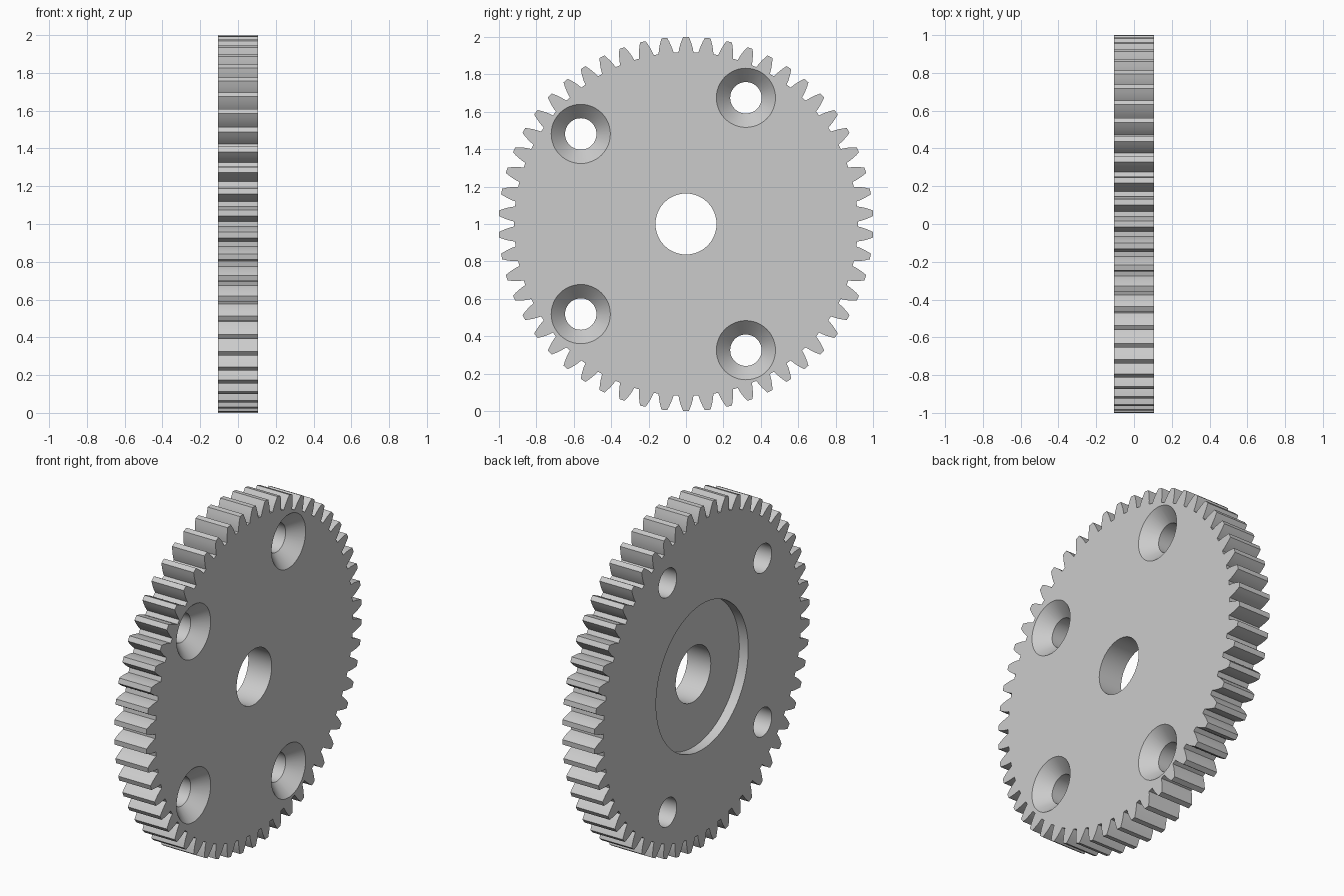
import bpy, bmesh, math

if "Cube" in bpy.data.objects:
    bpy.data.objects.remove(bpy.data.objects["Cube"])

TEETH = 54
HALF = 0.105                       # half thickness along x
TIP, ROOT = 1.0, 0.918
PITCH = TEETH / (TEETH + 2)
PRESSURE = math.radians(20)
CENTRE_Z = 1.0

steel = bpy.data.materials.new("plain grey")
steel.use_nodes = True
grey = (0.6, 0.6, 0.6, 1)
steel.diffuse_color = grey
steel.node_tree.nodes["Principled BSDF"].inputs["Base Color"].default_value = grey


def finish(bm, name):
    bmesh.ops.recalc_face_normals(bm, faces=bm.faces)
    mesh = bpy.data.meshes.new(name)
    bm.to_mesh(mesh)
    bm.free()
    mesh.materials.append(steel)
    obj = bpy.data.objects.new(name, mesh)
    bpy.context.collection.objects.link(obj)
    return obj


def lathe(name, profile, y=0, z=0, sides=64):
    """Closed solid turned about the x axis from (x, radius) pairs."""
    bm = bmesh.new()
    rings = []
    for x, r in profile:
        angles = [math.tau * i / sides for i in range(sides)]
        rings.append([bm.verts.new((x, y + r * math.cos(a), CENTRE_Z + z + r * math.sin(a)))
                      for a in angles])
    for a, b in zip(rings, rings[1:]):
        for i in range(sides):
            j = (i + 1) % sides
            bm.faces.new((a[i], a[j], b[j], b[i]))
    bm.faces.new(rings[0])
    bm.faces.new(rings[-1])
    return finish(bm, name)


def tooth_half_angle(r):
    """Half the angular width of an involute tooth at radius r."""
    def inv(a):
        return math.tan(a) - a
    base = PITCH * math.cos(PRESSURE)
    return math.pi / (2 * TEETH) + inv(PRESSURE) - inv(math.acos(base / r)) + 0.001


# Toothed wheel: outline with curved flanks, extruded through the thickness
radii = [ROOT + (TIP - ROOT) * i / 4 for i in range(5)]
flank = [(r, tooth_half_angle(r)) for r in radii]
tooth = [(r, -a) for r, a in flank] + [(TIP, 0)] + [(r, a) for r, a in reversed(flank)]
bm = bmesh.new()
outline = []
for t in range(TEETH):
    mid = math.pi / 2 + math.tau * t / TEETH
    for r, a in tooth:
        outline.append(bm.verts.new((-HALF, r * math.cos(mid + a),
                                     CENTRE_Z + r * math.sin(mid + a))))
face = bm.faces.new(outline)
ext = bmesh.ops.extrude_face_region(bm, geom=[face])
moved = [v for v in ext["geom"] if isinstance(v, bmesh.types.BMVert)]
bmesh.ops.translate(bm, verts=moved, vec=(2 * HALF, 0, 0))
gear = finish(bm, "spur_gear")

# Cutters: shaft bore, rear recess and four countersunk screw holes
cutters = [
    lathe("shaft_bore", [(-0.3, 0.163), (0.3, 0.163)]),
    lathe("rear_recess", [(-0.3, 0.428), (-HALF + 0.058, 0.428)], sides=96),
]
SINK, HOLE, DEPTH, OVER = 0.158, 0.084, 0.078, 0.02
slope = (SINK - HOLE) / DEPTH
screw = [(-0.3, HOLE), (HALF - DEPTH, HOLE), (HALF + OVER, SINK + OVER * slope)]
for y, z in ((0.32, 0.674), (-0.562, 0.481)):
    for side in (1, -1):
        cutters.append(lathe("screw_hole", screw, y, side * z, 48))

bpy.ops.object.select_all(action='DESELECT')
bpy.context.view_layer.objects.active = gear
gear.select_set(True)
for cutter in cutters:
    cutter.hide_render = True
    mod = gear.modifiers.new(cutter.name, 'BOOLEAN')
    mod.operation = 'DIFFERENCE'
    mod.solver = 'EXACT'
    mod.object = cutter
    bpy.ops.object.modifier_apply(modifier=mod.name)
for cutter in cutters:
    bpy.data.objects.remove(cutter)

# Smooth bores and flanks, crisp rims
bpy.ops.object.shade_smooth_by_angle(angle=math.radians(25))
